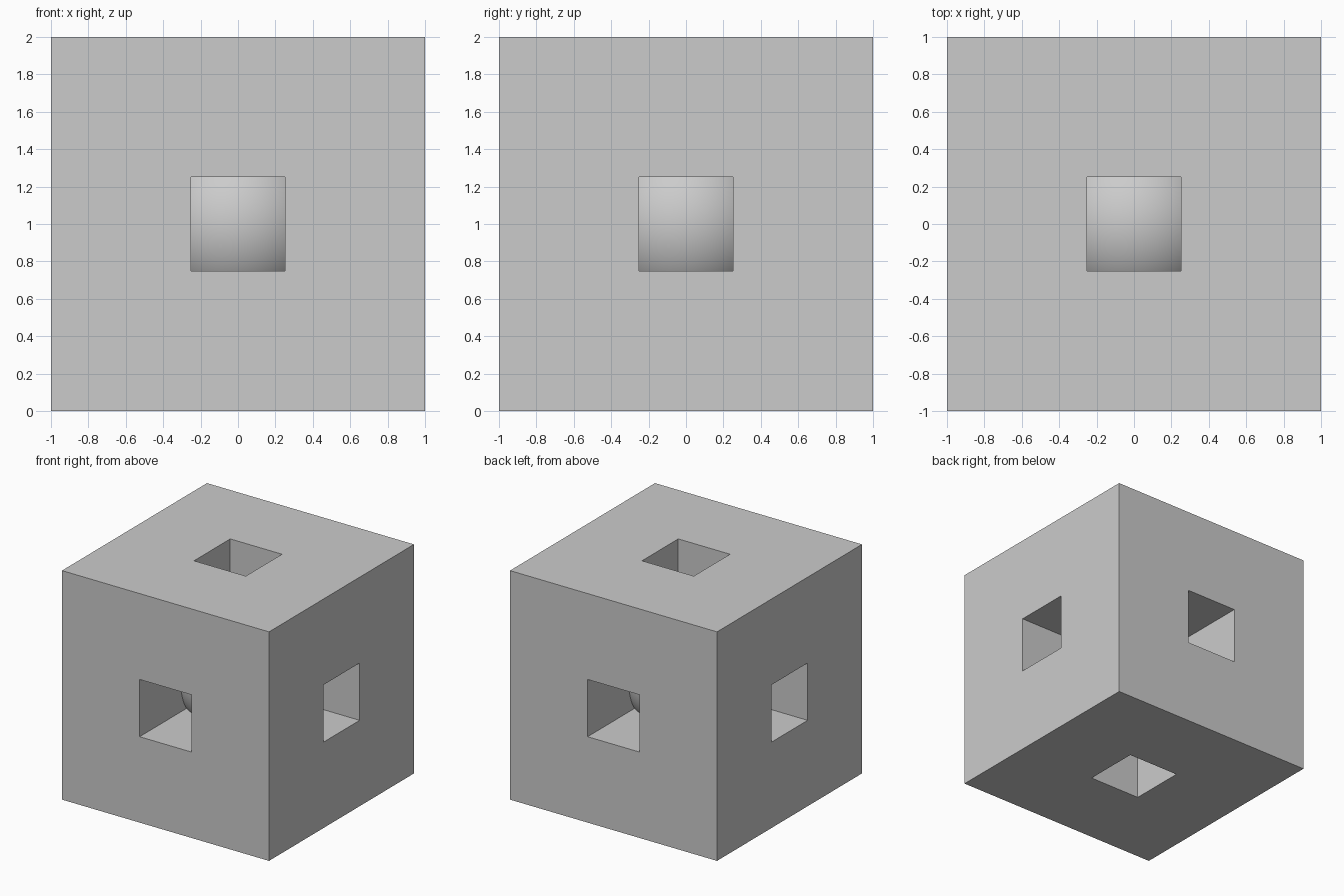
import bpy
import math

if "Cube" in bpy.data.objects:
    bpy.data.objects.remove(bpy.data.objects["Cube"])

grey = bpy.data.materials.new("light_grey")
grey.diffuse_color = (0.6, 0.6, 0.6, 1)
grey.use_nodes = True
grey.node_tree.nodes["Principled BSDF"].inputs["Base Color"].default_value = grey.diffuse_color


def box(name, size):
    bpy.ops.mesh.primitive_cube_add(size=1, location=(0, 0, 1))
    ob = bpy.context.object
    ob.name = name
    ob.scale = size
    bpy.ops.object.transform_apply(location=False, rotation=False, scale=True)
    return ob


# Solid block
block = box("block", (2, 2, 2))
block.data.materials.append(grey)

# Square tunnel through the block along each axis
for axis in range(3):
    size = [0.5, 0.5, 0.5]
    size[axis] = 3
    cutter = box("tunnel_cutter", size)
    cutter.data.materials.append(grey)
    cutter.hide_render = True
    bpy.context.view_layer.objects.active = block
    mod = block.modifiers.new("tunnel", 'BOOLEAN')
    mod.operation = 'DIFFERENCE'
    mod.solver = 'EXACT'
    mod.object = cutter
    bpy.ops.object.modifier_apply(modifier=mod.name)
    bpy.data.objects.remove(cutter, do_unlink=True)

# Smooth ball held where the tunnels meet
bpy.ops.mesh.primitive_uv_sphere_add(segments=64, ring_count=32, radius=0.5,
                                     location=(0, 0, 1))
ball = bpy.context.object
ball.name = "ball"
ball.data.materials.append(grey)
bpy.ops.object.shade_smooth_by_angle(angle=math.radians(30))
